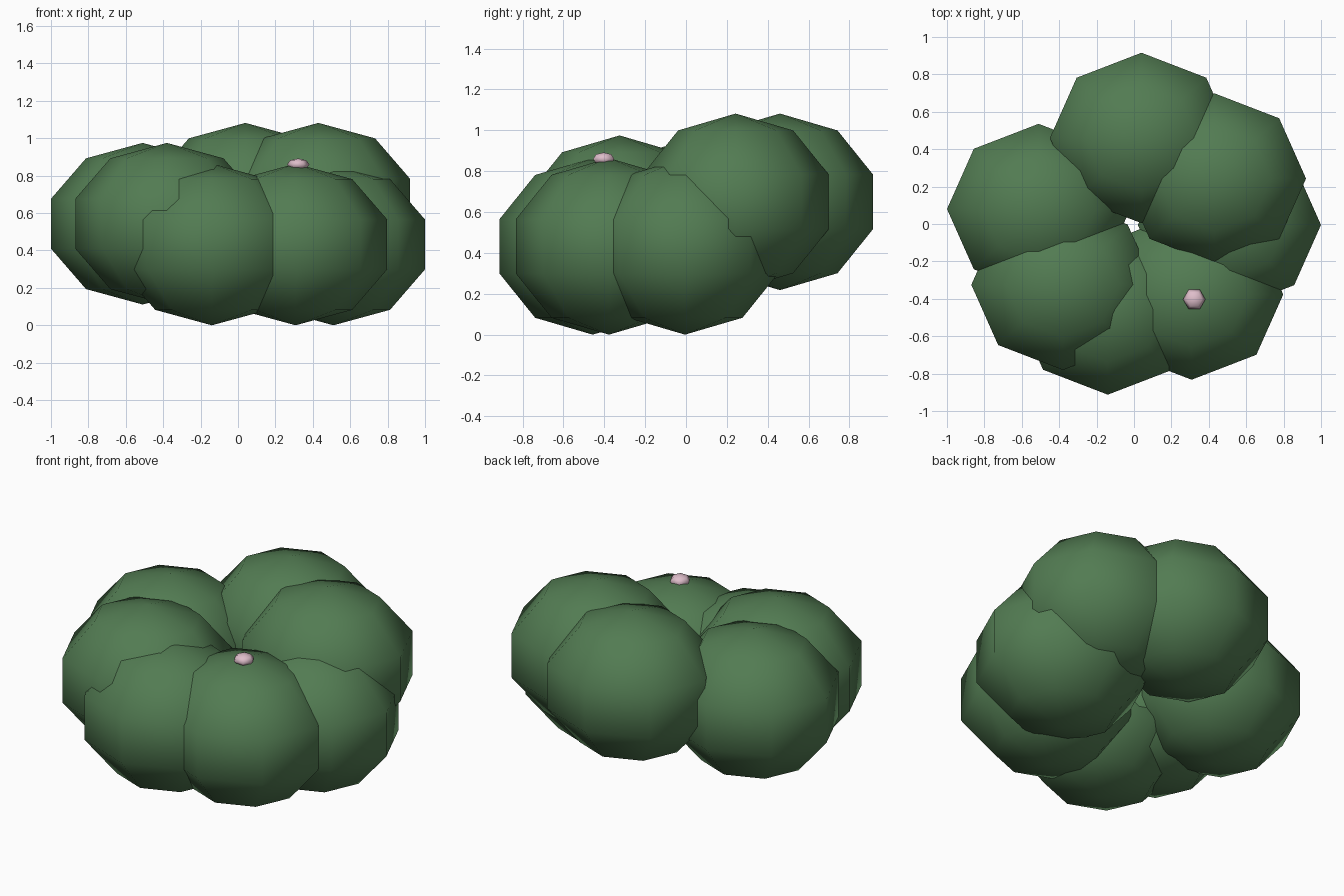
import bpy, bmesh, math

if "Cube" in bpy.data.objects:
    bpy.data.objects.remove(bpy.data.objects["Cube"])


def material(name, rgb):
    m = bpy.data.materials.new(name)
    m.diffuse_color = (*rgb, 1)
    m.use_nodes = True
    m.node_tree.nodes["Principled BSDF"].inputs["Base Color"].default_value = m.diffuse_color
    return m


green = material("cactus green", (0.085, 0.20, 0.085))
pink = material("flower pink", (0.73, 0.51, 0.59))


def ball(name, centre, radii, sides, bands, mat):
    """Low-poly sphere with a vertex on +x and poles on z."""
    bm = bmesh.new()
    top = bm.verts.new((0, 0, radii[2]))
    bottom = bm.verts.new((0, 0, -radii[2]))
    rings = []
    for j in range(1, bands):
        t = math.pi * j / bands
        rings.append([bm.verts.new((radii[0] * math.sin(t) * math.cos(2 * math.pi * i / sides),
                                    radii[1] * math.sin(t) * math.sin(2 * math.pi * i / sides),
                                    radii[2] * math.cos(t))) for i in range(sides)])
    for i in range(sides):
        k = (i + 1) % sides
        bm.faces.new((top, rings[0][i], rings[0][k]))
        bm.faces.new((bottom, rings[-1][k], rings[-1][i]))
        for a, b in zip(rings, rings[1:]):
            bm.faces.new((a[i], b[i], b[k], a[k]))
    for f in bm.faces:
        f.smooth = True
    me = bpy.data.meshes.new(name)
    bm.to_mesh(me)
    bm.free()
    me.materials.append(mat)
    ob = bpy.data.objects.new(name, me)
    ob.location = centre
    bpy.context.collection.objects.link(ob)
    return ob


# Cluster of seven cactus buttons at three heights
RADII = (0.515, 0.479, 0.432)
lobes = [
    (0.04, 0.46, 0.65), (0.43, 0.243, 0.65),
    (-0.51, 0.08, 0.543), (-0.38, -0.325, 0.543),
    (-0.14, -0.457, 0.432), (0.308, -0.377, 0.432), (0.51, -0.005, 0.432),
]
for n, c in enumerate(lobes, 1):
    ball(f"cactus_lobe_{n}", c, RADII, 8, 5, green)

# Small flower on the front lobe
ball("flower", (0.322, -0.403, 0.86), (0.06, 0.06, 0.032), 6, 4, pink)
